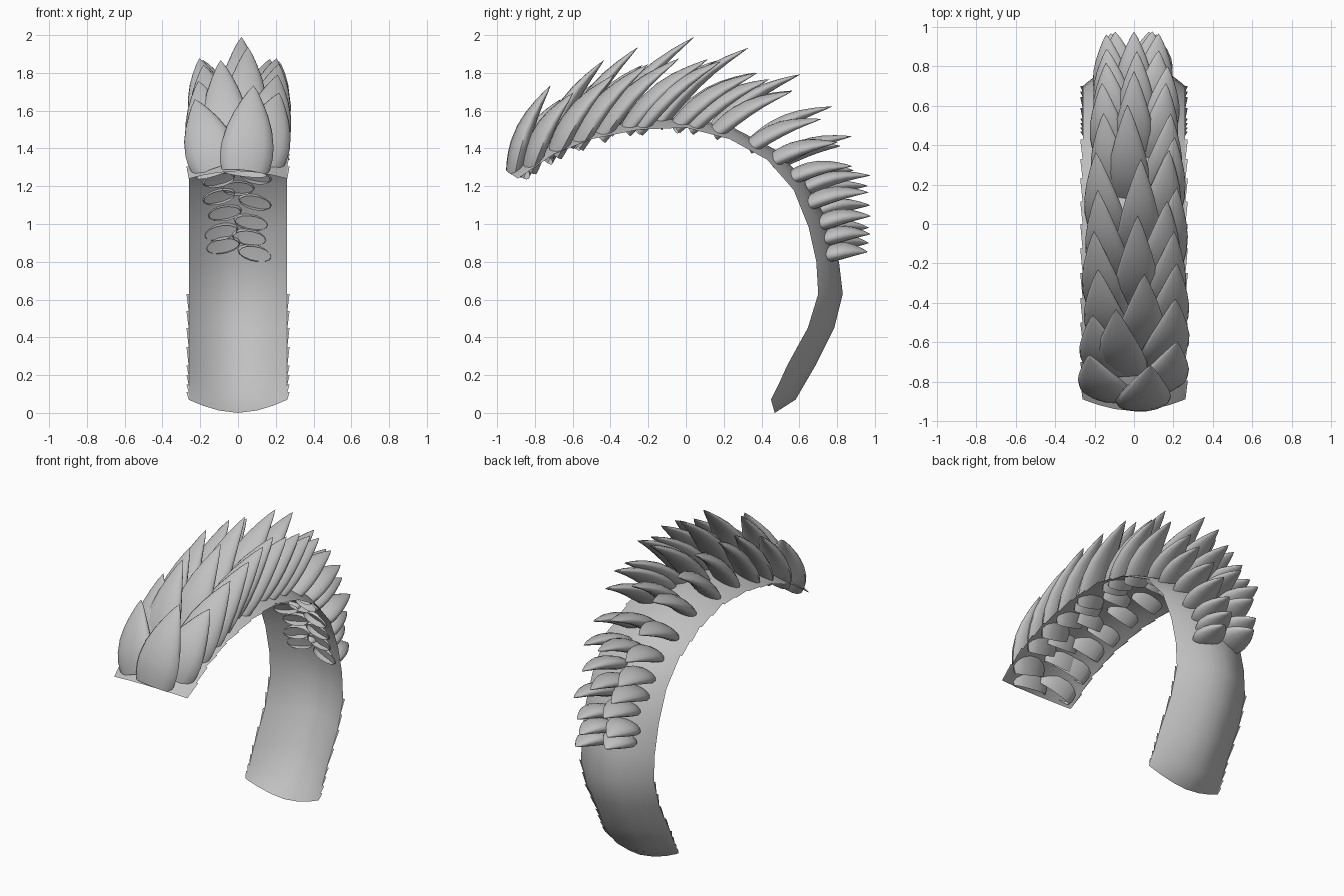
import bpy, bmesh
from math import sin, cos, pi, radians
from mathutils import Vector, Matrix

cube = bpy.data.objects.get("Cube")
if cube:
    bpy.data.objects.remove(cube, do_unlink=True)

grey = bpy.data.materials.new("plain grey")
grey.use_nodes = True
GREY = (0.53, 0.53, 0.53, 1)
grey.diffuse_color = GREY
grey.node_tree.nodes["Principled BSDF"].inputs["Base Color"].default_value = GREY

# Side-on (y, z) paths of the band: its rim and its raised centre line
RIM = [(-.89, 1.24), (-.70, 1.37), (-.50, 1.45), (-.25, 1.50), (0, 1.51),
       (.23, 1.45), (.43, 1.34), (.57, 1.18), (.65, .98), (.69, .80),
       (.70, .63), (.645, .45), (.535, .25), (.49, .15), (.45, .07)]
RIDGE = [(-.95, 1.28), (-.72, 1.42), (-.51, 1.50), (-.26, 1.555), (.01, 1.565),
         (.25, 1.51), (.48, 1.39), (.64, 1.22), (.75, 1.02), (.81, .80),
         (.83, .63), (.785, .45), (.685, .25), (.58, .07), (.47, 0)]
HALF = 0.26

# Scale pitch, length and width at each station of the path
PITCH = [68, 57, 50, 43, 36, 30, 20, 12, 8, 2]
LENGTH = [.50, .60, .69, .66, .58, .52, .42, .37, .27, .20]
WIDTH = [.28, .25, .23, .22, .21, .20, .19, .19, .20, .20]


def at(table, t):
    """Value of a table at a fractional station."""
    i = min(int(t), len(table) - 2)
    f = t - i
    a, b = table[i], table[i + 1]
    if isinstance(a, tuple):
        return Vector(a).lerp(Vector(b), f)
    return a + (b - a) * f


def band_point(t, x):
    rise = 1 - min(abs(x) / HALF, 1) ** 1.8
    p = at(RIM, t).lerp(at(RIDGE, t), rise)
    return Vector((x, p.x, p.y))


def finish(bm, name, angle=50):
    mesh = bpy.data.meshes.new(name)
    bm.to_mesh(mesh)
    bm.free()
    mesh.materials.append(grey)
    ob = bpy.data.objects.new(name, mesh)
    bpy.context.collection.objects.link(ob)
    bpy.ops.object.select_all(action='DESELECT')
    bpy.context.view_layer.objects.active = ob
    ob.select_set(True)
    bpy.ops.object.shade_smooth_by_angle(angle=radians(angle))
    return ob


def skin(bm, rows, closed=False):
    """Join successive rows of vertices with quads."""
    for a, b in zip(rows, rows[1:]):
        n = len(a)
        for i in range(n if closed else n - 1):
            j = (i + 1) % n
            bm.faces.new((a[i], a[j], b[j], b[i]))


# Arched band
bm = bmesh.new()
COLS = 8
rows = [[bm.verts.new(band_point(k, HALF * sin(pi / 2 * (2 * c / COLS - 1))))
         for c in range(COLS + 1)] for k in range(len(RIM))]
skin(bm, rows)
finish(bm, "curved_band")

# Saw-tooth fringe along both rims, with a plain stretch at the back
bm = bmesh.new()
TEETH = 28
span = len(RIM) - 1
for side in (-1, 1):
    for k in range(TEETH):
        ends = [k * span / TEETH, (k + 1) * span / TEETH]
        if 6 <= ends[0] < 10:
            continue
        if ends[0] < 6:
            ends.reverse()
        a, b = (band_point(t, side * HALF) for t in ends)
        out = Vector((side * 0.013, 0, 0))
        bm.faces.new([bm.verts.new(p) for p in (a, b, b + out * 0.1, a + out)])
finish(bm, "rim_fringe")

# Outline of one scale: distance along it, relative half width
LEAF = [(0, .86), (.08, .95), (.18, 1), (.3, .99), (.48, .87), (.65, .66),
        (.8, .42), (.92, .2), (1, .01)]
SIDES = 14


def scale(name, t, x, size, drop):
    length, width = at(LENGTH, t) * size, at(WIDTH, t)
    pitch = radians(at(PITCH, t) - drop)
    up2 = (at(RIDGE, t) - at(RIM, t)).normalized()
    base = band_point(t, x) - Vector((0, up2.x, up2.y)) * 0.032
    # Scales splay sideways, most of all in the front row
    lean = x * (1.2 + 1.6 * max(0, 1 - t))
    along = Vector((lean, cos(pitch), sin(pitch))).normalized()
    # Scales near the rims roll outwards
    across = Matrix.Rotation(x * 2, 3, along) @ Vector((1, 0, 0))
    across = (across - along * across.dot(along)).normalized()
    face = across.cross(along)
    thick = 0.19 + 0.004 * t
    bm = bmesh.new()
    rings = []
    for s, w in LEAF:
        mid = base + along * length * s + face * (0.07 * length * sin(pi * s))
        ring = []
        for k in range(SIDES):
            a = 2 * pi * k / SIDES
            ring.append(bm.verts.new(mid + across * (cos(a) * w * width / 2)
                                     + face * (sin(a) * w * width * thick)))
        rings.append(ring)
    # The root is left open, as a hollow shell
    skin(bm, rings, closed=True)
    bm.faces.new(rings[-1])
    bmesh.ops.recalc_face_normals(bm, faces=bm.faces)
    finish(bm, name, 60)


# Scale positions: (station, x) in three overlapping columns and a sparse tail
centre = [(.05, .035), (.85, -.05), (1.4, .03), (2.35, .01), (3.4, .02),
          (4.6, -.02), (5.5, 0), (6.2, .01), (7.1, 0)]
right = [(.2, -.11), (.8, -.12), (1.55, -.11), (2.2, -.12), (2.95, -.11),
         (3.75, -.12), (4.65, -.1), (5.5, -.11), (6.2, -.1), (6.8, -.1)]
left = [(.4, .11), (1.05, .13), (1.65, .13), (2.2, .12), (2.75, .1),
        (3, .13), (3.8, .11), (4.1, .13), (4.65, .12), (5.5, .11),
        (6.1, .12), (6.7, .09)]
tail = [(7.3, -.1), (7.45, .09), (7.75, -.07), (8.0, .07), (8.25, -.09),
        (8.4, .06), (8.6, -.08), (8.8, .09)]
# Side columns are shorter and lie flatter
for label, spots, size, drop in (("centre", centre, 1, 0), ("right", right, .86, 4),
                                 ("left", left, .86, 4), ("tail", tail, 1, 0)):
    for n, (t, x) in enumerate(spots, 1):
        scale(f"{label}_scale_{n}", t, x, size, drop)
